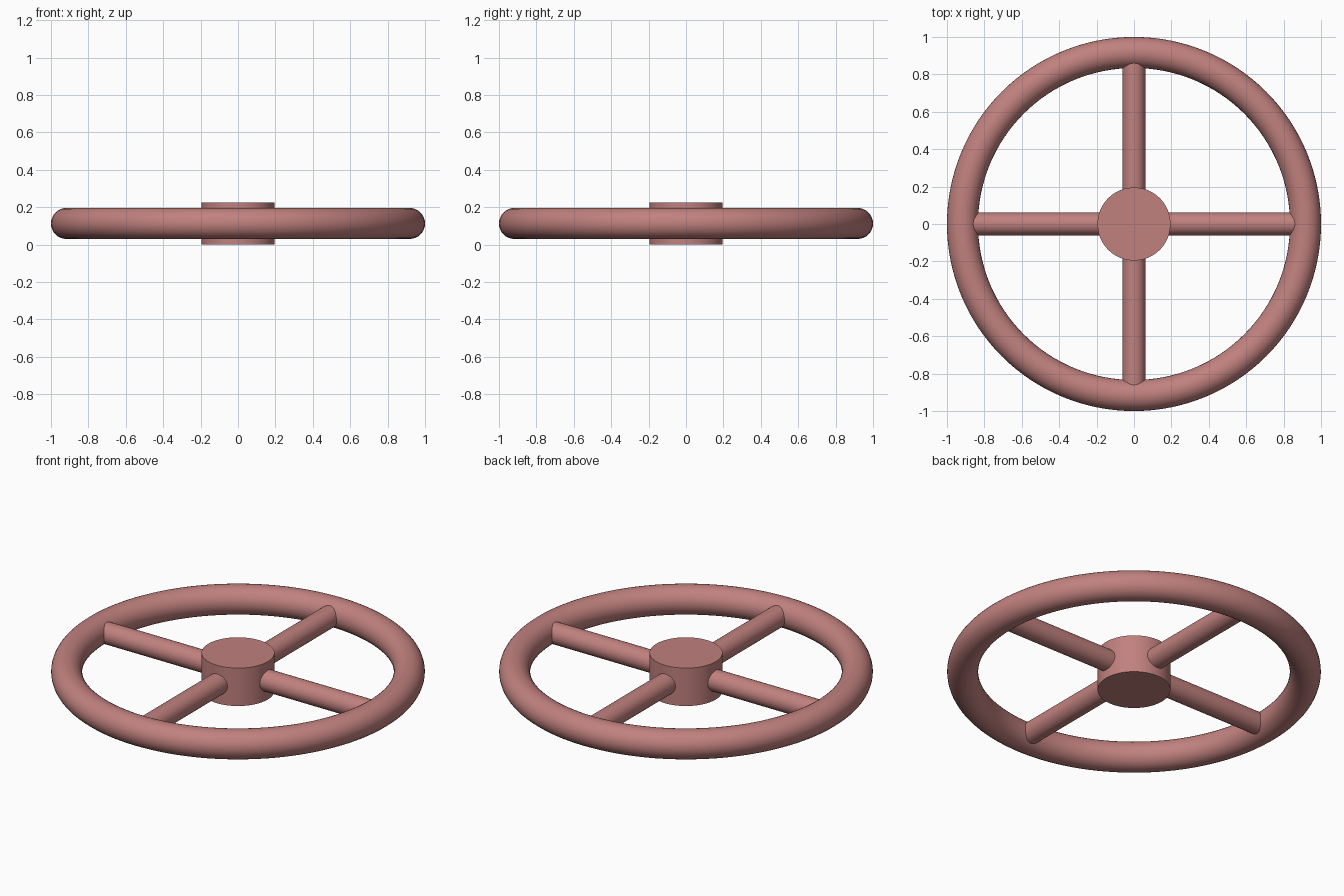
import bpy, math

if "Cube" in bpy.data.objects:
    bpy.data.objects.remove(bpy.data.objects["Cube"])

mat = bpy.data.materials.new("dusty_rose")
mat.diffuse_color = (0.53, 0.22, 0.21, 1)
mat.use_nodes = True
mat.node_tree.nodes["Principled BSDF"].inputs["Base Color"].default_value = mat.diffuse_color
MID = 0.112  # height of the wheel's middle plane


def finish(name):
    ob = bpy.context.object
    ob.name = name
    ob.data.materials.append(mat)
    bpy.ops.object.shade_smooth_by_angle(angle=math.radians(35))


# Round rim
bpy.ops.mesh.primitive_torus_add(major_radius=0.917, minor_radius=0.083,
                                 major_segments=128, minor_segments=32,
                                 location=(0, 0, MID + 0.001))
finish("rim")

# Centre hub
bpy.ops.mesh.primitive_cylinder_add(vertices=96, radius=0.195, depth=2 * MID,
                                    location=(0, 0, MID))
finish("hub")

# Four spokes running from inside the hub into the rim
for i in range(4):
    a = i * math.pi / 2
    r = 0.52
    bpy.ops.mesh.primitive_cylinder_add(
        vertices=48, radius=0.061, depth=0.74,
        location=(r * math.cos(a), r * math.sin(a), MID),
        rotation=(0, math.pi / 2, a))
    finish(f"spoke_{i + 1}")
